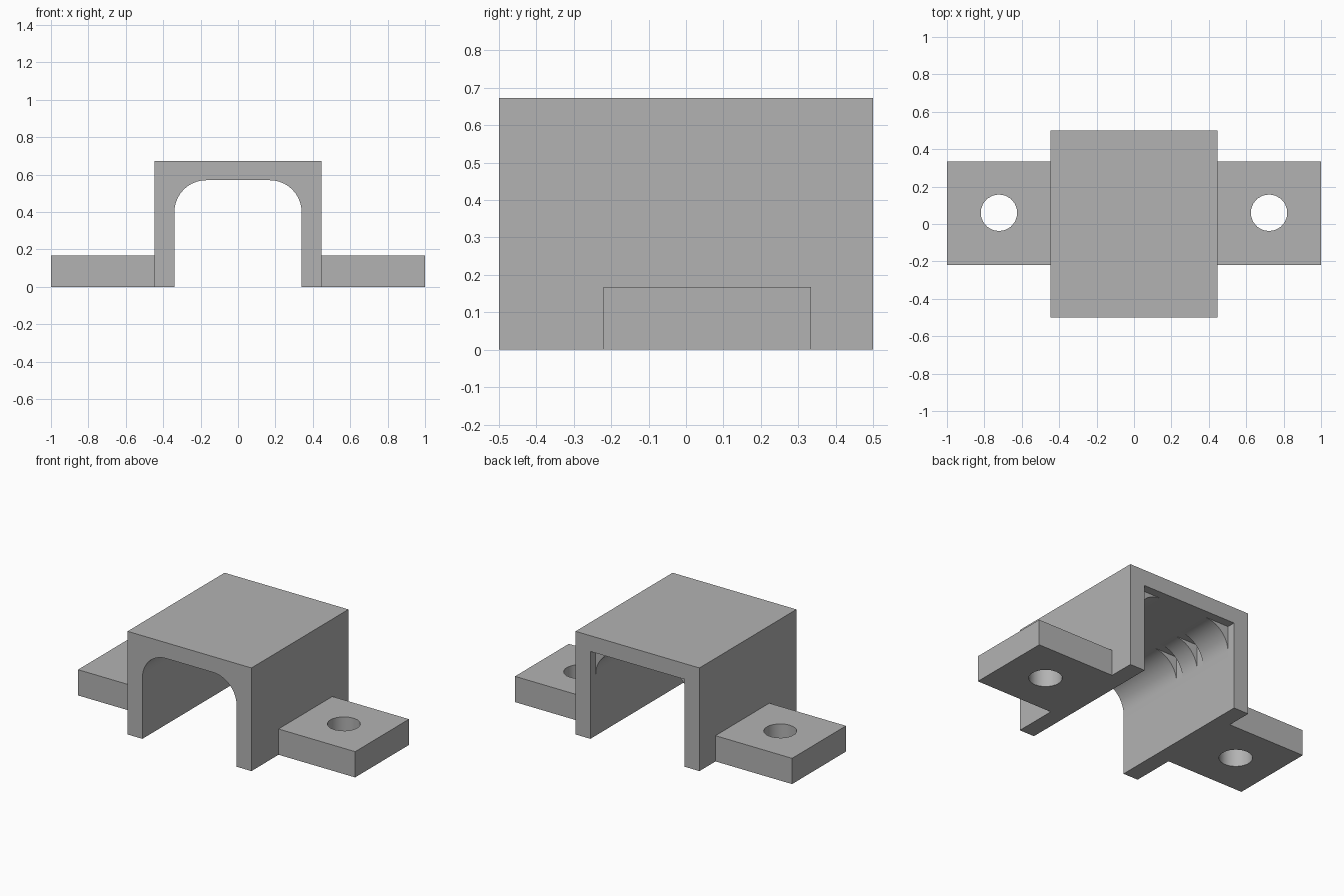
import bpy, bmesh
from math import sin, cos, pi

cube = bpy.data.objects.get("Cube")
if cube:
    bpy.data.objects.remove(cube, do_unlink=True)

grey = bpy.data.materials.new("plain_grey")
grey.use_nodes = True
grey.diffuse_color = (0.45, 0.45, 0.45, 1)
grey.node_tree.nodes["Principled BSDF"].inputs["Base Color"].default_value = grey.diffuse_color

OUT_X, IN_X, TOP, CEILING, RADIUS, ARC = 0.447, 0.34, 0.673, 0.57, 0.17, 10


def finish(bm, name):
    bmesh.ops.recalc_face_normals(bm, faces=bm.faces)
    mesh = bpy.data.meshes.new(name)
    bm.to_mesh(mesh)
    bm.free()
    mesh.materials.append(grey)
    obj = bpy.data.objects.new(name, mesh)
    bpy.context.collection.objects.link(obj)
    return obj


def activate(obj):
    bpy.ops.object.select_all(action="DESELECT")
    obj.select_set(True)
    bpy.context.view_layer.objects.active = obj


def section(rounded):
    """Closed arch outline; square sections collapse the arc onto the corner."""
    half = [(OUT_X, TOP), (OUT_X, 0), (IN_X, 0)]
    for i in range(ARC + 1):
        a = pi / 2 * i / ARC
        if rounded or i in (0, ARC):
            half.append((IN_X - RADIUS + RADIUS * cos(a), CEILING - RADIUS + RADIUS * sin(a)))
        else:
            half.append((IN_X, CEILING))
    return half + [(-x, z) for x, z in reversed(half)]


# Housing: rounded tunnel with square relief slots toward the back
bm = bmesh.new()
cache = {}


def vert(x, y, z):
    key = (round(x, 4), round(y, 4), round(z, 4))
    if key not in cache:
        cache[key] = bm.verts.new(key)
    return cache[key]


def face(verts):
    unique = list(dict.fromkeys(verts))
    if len(unique) > 2:
        bm.faces.new(unique)


stops = [-0.5, -0.02, 0.035, 0.165, 0.22, 0.445, 0.5]
rings = []
for i in range(len(stops) - 1):
    for y in stops[i:i + 2]:
        rings.append([vert(x, y, z) for x, z in section(i % 2 == 0)])
for a, b in zip(rings, rings[1:]):
    for i in range(len(a)):
        j = (i + 1) % len(a)
        face([a[i], a[j], b[j], b[i]])
face(rings[0])
face(rings[-1])
bmesh.ops.recalc_face_normals(bm, faces=bm.faces)
bmesh.ops.dissolve_limit(bm, angle_limit=0.01, verts=bm.verts, edges=bm.edges)
housing = finish(bm, "housing")
activate(housing)
bpy.ops.object.shade_smooth_by_angle()

# Mounting tabs, each with a round screw hole
for side, name in ((1, "left_tab"), (-1, "right_tab")):
    bm = bmesh.new()
    bmesh.ops.create_cube(bm, size=1)
    bmesh.ops.scale(bm, vec=(1 - OUT_X, 0.555, 0.168), verts=bm.verts)
    bmesh.ops.translate(bm, vec=(side * (1 + OUT_X) / 2, 0.057, 0.084), verts=bm.verts)
    tab = finish(bm, name)

    bm = bmesh.new()
    bmesh.ops.create_cone(bm, cap_ends=True, segments=18, radius1=0.098, radius2=0.098, depth=0.5)
    bmesh.ops.translate(bm, vec=(side * 0.722, 0.06, 0.084), verts=bm.verts)
    cutter = finish(bm, "hole_cutter")
    cutter.hide_render = True

    hole = tab.modifiers.new("screw_hole", "BOOLEAN")
    hole.operation = "DIFFERENCE"
    hole.solver = "EXACT"
    hole.object = cutter
    activate(tab)
    bpy.ops.object.modifier_apply(modifier=hole.name)
    bpy.data.objects.remove(cutter, do_unlink=True)
    bpy.ops.object.shade_smooth_by_angle()
